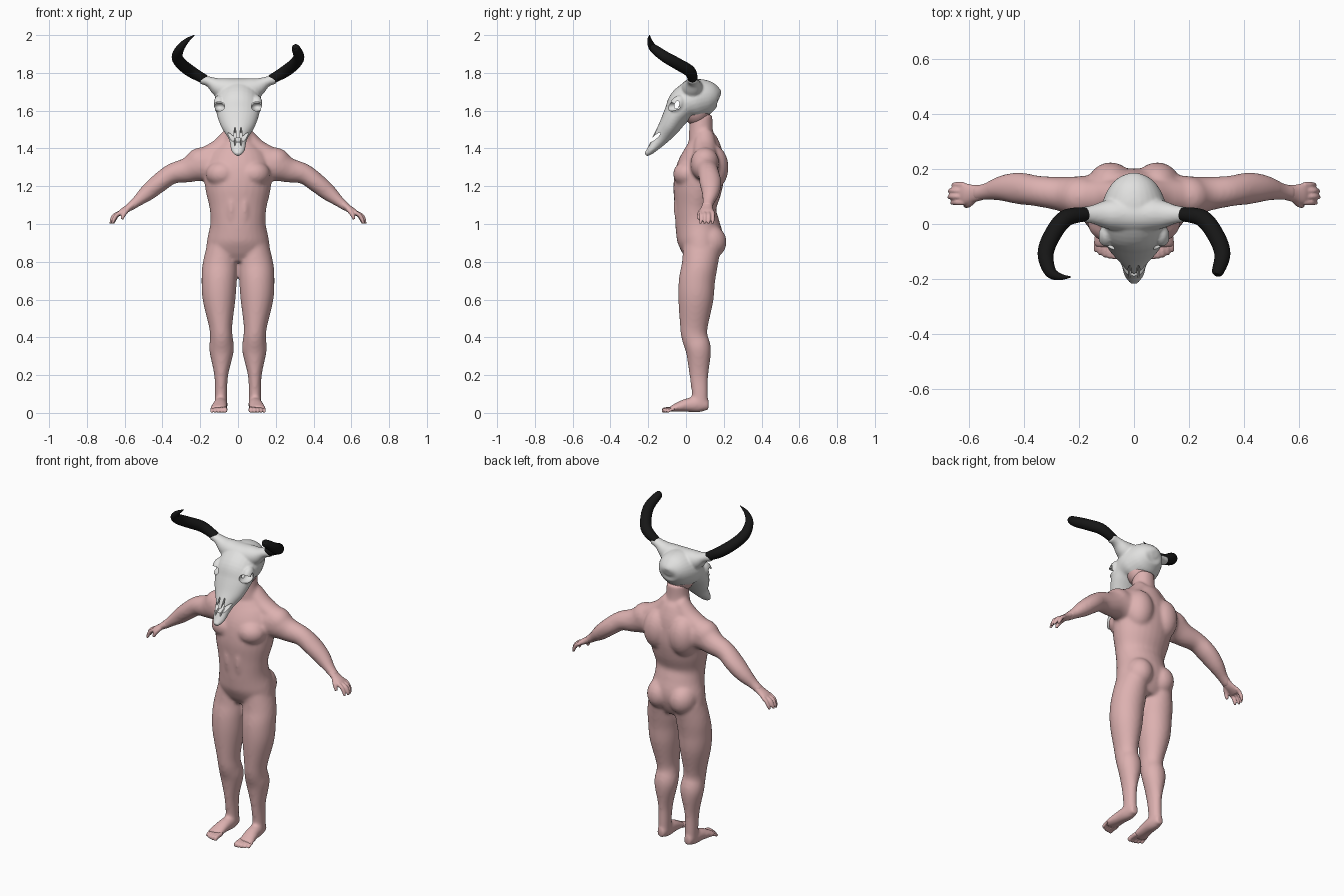
import bpy, bmesh, math
from mathutils import Vector, Matrix, Euler

if "Cube" in bpy.data.objects:
    bpy.data.objects.remove(bpy.data.objects["Cube"], do_unlink=True)

SIDES = (1, -1)


def material(name, color):
    mat = bpy.data.materials.new(name)
    mat.use_nodes = True
    mat.diffuse_color = (*color, 1)
    shader = mat.node_tree.nodes["Principled BSDF"]
    shader.inputs["Base Color"].default_value = (*color, 1)
    shader.inputs["Roughness"].default_value = 0.7
    return mat


SKIN = material("skin pink", (0.72, 0.44, 0.435))
BONE = material("bone white", (0.75, 0.75, 0.74))
HORN = material("horn black", (0.008, 0.008, 0.008))


def spline(rows, steps):
    """Smooth curve through rows of position and two radii."""
    rows = [Vector(r) for r in rows]
    padded = [rows[0]] + rows + [rows[-1]]
    out = []
    for a, b, c, d in zip(padded, padded[1:], padded[2:], padded[3:]):
        for k in range(steps):
            t = k / steps
            out.append((b * 2 + (c - a) * t + (a * 2 - b * 5 + c * 4 - d) * t ** 2
                        + (b * 3 - a - c * 3 + d) * t ** 3) / 2)
    return out + [rows[-1]]


def loft(bm, rows, ref, side=1, steps=5, sides=28):
    """Closed elliptical tube; the first radius lies along ref."""
    rows = spline(rows, steps)
    centres = [Vector((r[0] * side, r[1], r[2])) for r in rows]
    rings = []
    for i, (row, centre) in enumerate(zip(rows, centres)):
        tangent = (centres[min(i + 1, len(rows) - 1)] - centres[max(i - 1, 0)]).normalized()
        u = Vector(ref)
        u = (u - tangent * u.dot(tangent)).normalized()
        v = tangent.cross(u)
        ring = []
        for k in range(sides):
            angle = math.tau * k / sides
            ring.append(bm.verts.new(centre + u * row[3] * math.cos(angle)
                                     + v * row[4] * math.sin(angle)))
        rings.append(ring)
    for low, high in zip(rings, rings[1:]):
        for k in range(sides):
            n = (k + 1) % sides
            bm.faces.new((low[k], low[n], high[n], high[k]))
    bm.faces.new(rings[0])
    bm.faces.new(rings[-1])


def ball(bm, centre, size, side=1, tilt=0):
    place = (Matrix.Translation((centre[0] * side, centre[1], centre[2]))
             @ Euler((tilt, 0, 0)).to_matrix().to_4x4() @ Matrix.Diagonal((*size, 1)))
    bmesh.ops.create_uvsphere(bm, u_segments=28, v_segments=18, radius=1, matrix=place)


def make(name, bm, mat):
    bmesh.ops.recalc_face_normals(bm, faces=bm.faces)
    mesh = bpy.data.meshes.new(name)
    bm.to_mesh(mesh)
    bm.free()
    obj = bpy.data.objects.new(name, mesh)
    bpy.context.collection.objects.link(obj)
    mesh.materials.append(mat)
    return obj


def finish(obj, mat, voxel=0, smooth=0, cutter=None):
    """Fuse the parts, relax them, cut the openings and shade."""
    if voxel:
        fuse = obj.modifiers.new("fuse", "REMESH")
        fuse.mode = "VOXEL"
        fuse.voxel_size = voxel
        relax = obj.modifiers.new("relax", "SMOOTH")
        relax.factor = 0.5
        relax.iterations = smooth
    if cutter:
        cut = obj.modifiers.new("openings", "BOOLEAN")
        cut.operation = "DIFFERENCE"
        cut.solver = "EXACT"
        cut.use_self = True
        cut.object = cutter
    graph = bpy.context.evaluated_depsgraph_get()
    baked = bpy.data.meshes.new_from_object(obj.evaluated_get(graph))
    obj.modifiers.clear()
    obj.data = baked
    baked.materials.clear()
    baked.materials.append(mat)
    if cutter:
        bpy.data.objects.remove(cutter, do_unlink=True)
    bpy.ops.object.select_all(action="DESELECT")
    obj.select_set(True)
    bpy.context.view_layer.objects.active = obj
    bpy.ops.object.shade_smooth_by_angle(angle=math.radians(50))


X, Y, Z = (1, 0, 0), (0, 1, 0), (0, 0, 1)

# Body: torso and neck
bm = bmesh.new()
loft(bm, [(0, .08, 1.58, .06, .06), (0, .08, 1.48, .07, .065), (0, .09, 1.43, .1, .085),
          (0, .09, 1.37, .15, .108), (0, .075, 1.28, .18, .13), (0, .06, 1.18, .172, .128),
          (0, .05, 1.08, .15, .11), (0, .06, 1, .147, .117), (0, .075, .92, .163, .122),
          (0, .08, .85, .165, .1), (0, .08, .8, .11, .07)], X)
for s in SIDES:
    # Muscle masses: chest, upper back, shoulder, abdomen, buttock
    ball(bm, (.085, .01, 1.265), (.085, .078, .07), s)
    ball(bm, (.085, .14, 1.3), (.085, .085, .12), s)
    ball(bm, (.195, .1, 1.325), (.085, .075, .08), s)
    ball(bm, (.035, -.01, 1.09), (.034, .055, .13), s)
    ball(bm, (.075, .125, .905), (.078, .09, .09), s)
    loft(bm, [(.03, .1, 1.47, .05, .05), (.1, .1, 1.4, .06, .05), (.19, .1, 1.35, .06, .05)], Y, s)
    # Arm
    loft(bm, [(.12, .1, 1.32, .08, .09), (.2, .1, 1.31, .075, .085), (.27, .11, 1.285, .062, .066),
              (.35, .12, 1.265, .056, .054), (.42, .13, 1.215, .058, .05),
              (.48, .13, 1.165, .047, .044), (.54, .118, 1.115, .031, .028),
              (.58, .112, 1.085, .03, .023)], Y, s)
    # Leg
    loft(bm, [(.085, .085, .88, .08, .1), (.095, .072, .78, .093, .095), (.1, .058, .7, .093, .096),
              (.1, .052, .6, .087, .093), (.092, .042, .46, .062, .074),
              (.088, .046, .4, .06, .069), (.087, .066, .33, .065, .067),
              (.089, .068, .2, .037, .05), (.09, .074, .1, .033, .043),
              (.09, .075, .04, .033, .042)], X, s)
    # Foot
    loft(bm, [(.09, .12, .04, .024, .025), (.09, .065, .044, .035, .042), (.095, 0, .04, .039, .035),
              (.102, -.06, .026, .045, .021), (.102, -.085, .02, .042, .014)], X, s)
body = make("body", bm, SKIN)
finish(body, SKIN, 0.009, 9)

# Hands: palm, four fingers and thumb
for s, label in zip(SIDES, ("left", "right")):
    bm = bmesh.new()
    loft(bm, [(.55, .115, 1.108, .027, .022), (.585, .111, 1.082, .032, .019),
              (.615, .11, 1.064, .039, .016), (.635, .11, 1.05, .038, .011)], Y, s)
    for k in range(4):
        y = .079 + k * .021
        reach = (0, .01, .008, -.004)[k]
        loft(bm, [(.618, y, 1.062, .011, .011), (.644 + reach, y, 1.046, .011, .011),
                  (.658 + reach, y, 1.022, .01, .01), (.665 + reach, y - .003, 1.002, .006, .006)],
             Y, s, sides=12)
    loft(bm, [(.585, .09, 1.078, .014, .014), (.603, .073, 1.055, .013, .013),
              (.615, .066, 1.025, .008, .008)], Y, s, sides=12)
    finish(make(label + "_hand", bm, SKIN), SKIN, 0.004, 4)

    # Toes
    bm = bmesh.new()
    for k in range(5):
        x, r = .069 + k * .0175, .013 - k * .0012
        tip = -.128 + k * k * .0016
        loft(bm, [(x, -.06, .022, r, r), (x, tip + .025, .018, r, r),
                  (x, tip + .006, r, r, r), (x, tip, r, r / 2, r / 2)], X, s, sides=12)
    finish(make(label + "_toes", bm, SKIN), SKIN, 0.004, 3)

# Head hidden inside the skull
bm = bmesh.new()
ball(bm, (0, .055, 1.61), (.085, .075, .09))
finish(make("head", bm, SKIN), SKIN)

# Skull mask: cranium, muzzle, horn cores and brow rims
bm = bmesh.new()
loft(bm, [(0, .178, 1.67, .02, .02), (0, .165, 1.673, .062, .055), (0, .12, 1.672, .098, .09),
          (0, .05, 1.66, .122, .106), (0, -.01, 1.632, .118, .092), (0, -.05, 1.58, .112, .07),
          (0, -.09, 1.515, .088, .056), (0, -.135, 1.455, .05, .042),
          (0, -.185, 1.392, .036, .022), (0, -.214, 1.367, .014, .012)], X)
loft(bm, [(-.197, .035, 1.768, .026, .026), (-.15, .035, 1.752, .034, .028),
          (-.09, .035, 1.72, .055, .055), (0, .035, 1.7, .07, .07), (.09, .035, 1.72, .055, .055),
          (.15, .035, 1.752, .034, .028), (.197, .035, 1.768, .026, .026)], Y)
for s in SIDES:
    ball(bm, (.1, -.045, 1.635), (.03, .038, .05), s, -.6)
skull = make("skull", bm, BONE)

# Openings: eye sockets, nasal slot and nasal slits
bm = bmesh.new()
for s in SIDES:
    ball(bm, (.1, -.068, 1.622), (.033, .055, .025), s)
    ball(bm, (.016, -.18, 1.462), (.006, .03, .058), s, -.62)
ball(bm, (0, -.048, 1.632), (.3, .013, .023), 1, -.3)
ball(bm, (0, -.158, 1.462), (.08, .01, .042), 1, -.85)
cutter = make("skull_openings", bm, BONE)
cutter.hide_render = True
finish(skull, BONE, 0.006, 5, cutter)

# Horns: the left one is broken off short
HORN_PATH = [(.175, .036, 1.765, .025, .025), (.25, .02, 1.808, .031, .031),
             (.3, -.045, 1.848, .031, .031), (.322, -.11, 1.885, .029, .029),
             (.306, -.172, 1.93, .022, .022)]
TIP = [(.272, -.192, 1.97, .013, .013), (.23, -.193, 2, .002, .002)]
STUB = [(.302, -.186, 1.938, .012, .012)]
for s, label, end in ((1, "left_horn", STUB), (-1, "right_horn", TIP)):
    bm = bmesh.new()
    loft(bm, HORN_PATH + end, Z, s, steps=8)
    finish(make(label, bm, HORN), HORN)
